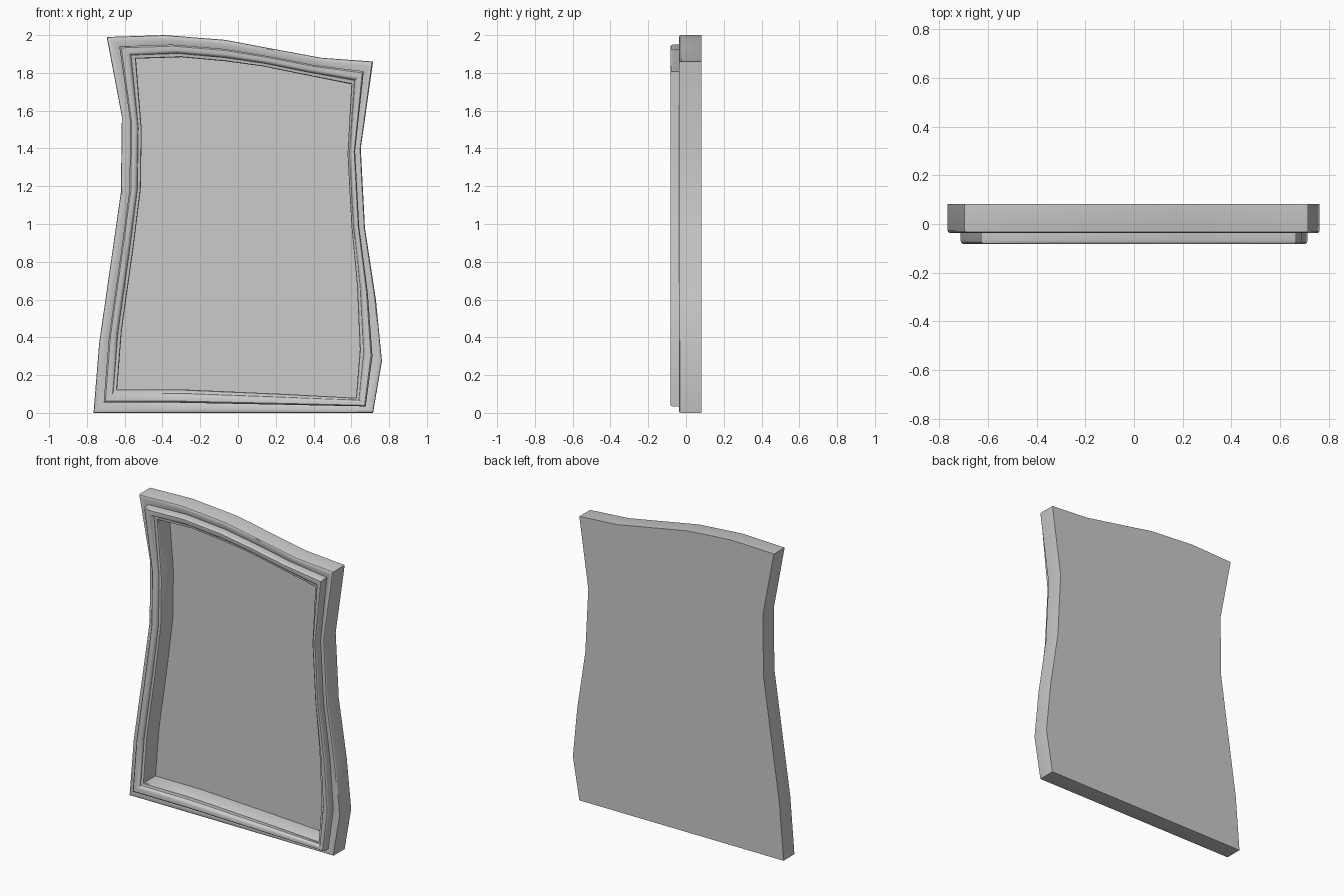
import bpy, bmesh, math

if "Cube" in bpy.data.objects:
    bpy.data.objects.remove(bpy.data.objects["Cube"])

# matched outer / inner outlines (x, z), clockwise from top left
outer = [(-.695, 1.99), (-.39, 2.0), (-.07, 1.975), (.17, 1.93), (.44, 1.88), (.715, 1.86),
         (.65, 1.40), (.672, .98), (.73, .60), (.762, .275), (.715, 0),
         (.25, 0), (-.31, 0), (-.765, 0),
         (-.735, .37), (-.67, .82), (-.62, 1.17), (-.615, 1.57)]
inner = [(-.54, 1.875), (-.30, 1.883), (-.07, 1.862), (.13, 1.835), (.35, 1.79), (.60, 1.74),
         (.58, 1.37), (.60, 1.0), (.63, .68), (.645, .335), (.625, .08),
         (.25, .10), (-.31, .125), (-.64, .125),
         (-.615, .44), (-.555, .865), (-.515, 1.185), (-.51, 1.50)]
BACK, PANEL = .083, .06

# moulding section: (fraction from outer to inner outline, depth y)
section = [(0, BACK), (0, -.026), (.02, -.033), (.06, -.036), (.2, -.036), (.36, -.033), (.43, -.03),
           (.43, -.068), (.45, -.077), (.50, -.082), (.68, -.082), (.76, -.078), (.81, -.07),
           (.83, -.062), (.86, -.06), (.97, -.06), (1, -.055), (1, PANEL + .01)]


def ring(bm, t, y):
    return [bm.verts.new((a + (c - a) * t, y, b + (d - b) * t))
            for (a, b), (c, d) in zip(outer, inner)]


def bridge(bm, r1, r2):
    n = len(r1)
    for i in range(n):
        j = (i + 1) % n
        bm.faces.new((r1[i], r1[j], r2[j], r2[i]))


def finish(bm, name):
    bmesh.ops.recalc_face_normals(bm, faces=bm.faces)
    me = bpy.data.meshes.new(name)
    bm.to_mesh(me)
    bm.free()
    ob = bpy.data.objects.new(name, me)
    bpy.context.collection.objects.link(ob)
    bpy.ops.object.select_all(action='DESELECT')
    ob.select_set(True)
    bpy.context.view_layer.objects.active = ob
    bpy.ops.object.shade_smooth_by_angle(angle=math.radians(35))


# moulded frame with a flat back
bm = bmesh.new()
rings = [ring(bm, t, y) for t, y in section]
for r1, r2 in zip(rings, rings[1:]):
    bridge(bm, r1, r2)
bm.faces.new(rings[0])
bm.faces.new(rings[-1])
finish(bm, "frame")

# recessed picture panel
bm = bmesh.new()
front, rear = ring(bm, .995, PANEL), ring(bm, .995, PANEL + .009)
bridge(bm, front, rear)
bm.faces.new(front)
bm.faces.new(rear)
finish(bm, "panel")
